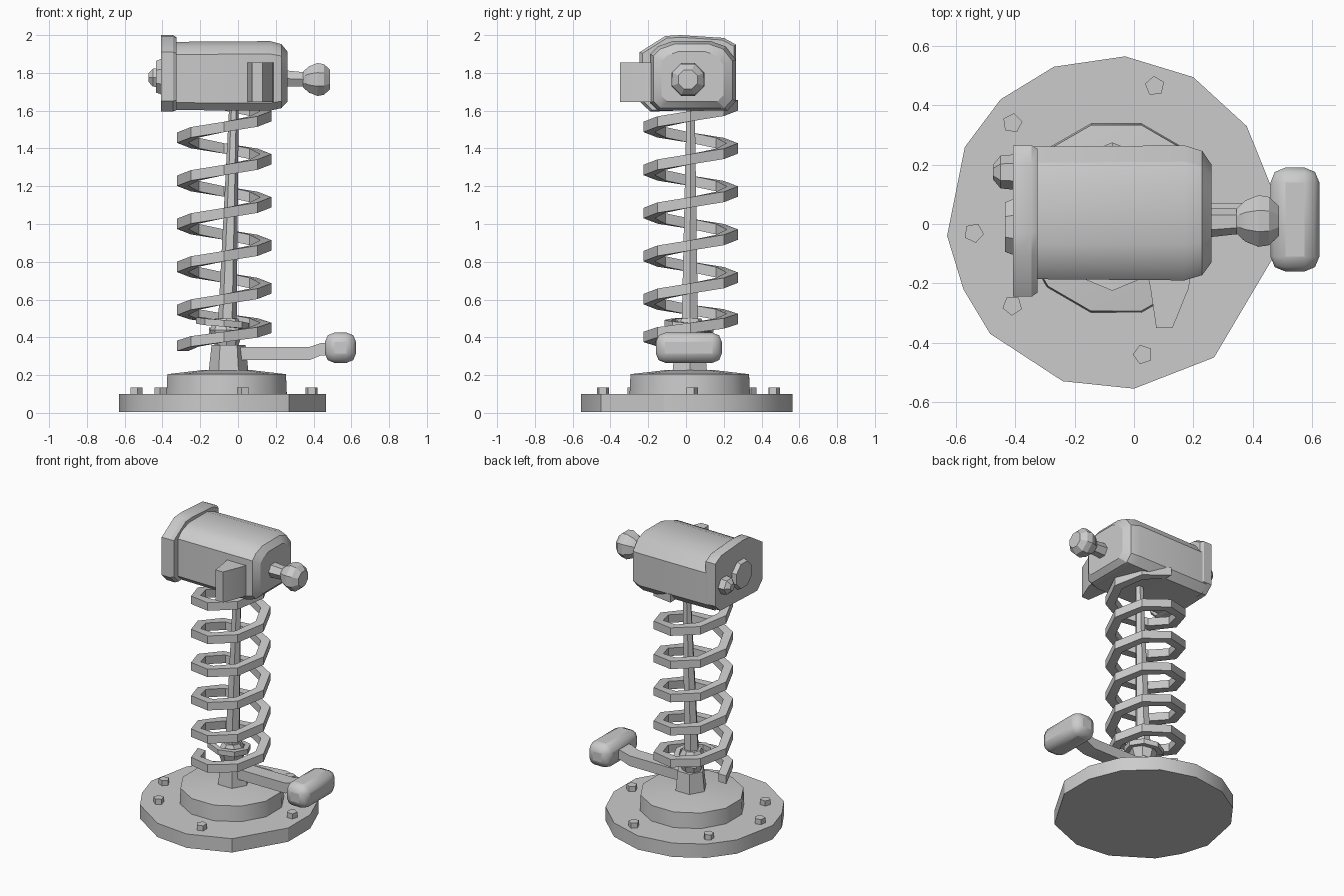
import bpy, bmesh, math
from math import cos, sin, tau
from mathutils import Vector

if "Cube" in bpy.data.objects:
    bpy.data.objects.remove(bpy.data.objects["Cube"], do_unlink=True)

grey = bpy.data.materials.new("plain_grey")
grey.use_nodes = True
grey.diffuse_color = (0.6, 0.6, 0.6, 1)
grey.node_tree.nodes["Principled BSDF"].inputs["Base Color"].default_value = (0.6, 0.6, 0.6, 1)
parts = []


def loft(name, rings, bevel=0):
    """Skin a list of equal-length point rings and cap both ends."""
    bm = bmesh.new()
    rows = [[bm.verts.new(p) for p in ring] for ring in rings]
    n = len(rows[0])
    for a, b in zip(rows, rows[1:]):
        for i in range(n):
            j = (i + 1) % n
            bm.faces.new((a[i], a[j], b[j], b[i]))
    bm.faces.new(rows[0][::-1])
    bm.faces.new(rows[-1])
    bmesh.ops.recalc_face_normals(bm, faces=bm.faces)
    mesh = bpy.data.meshes.new(name)
    bm.to_mesh(mesh)
    bm.free()
    mesh.materials.append(grey)
    ob = bpy.data.objects.new(name, mesh)
    bpy.context.scene.collection.objects.link(ob)
    if bevel:
        mod = ob.modifiers.new("Bevel", "BEVEL")
        mod.width = bevel
        mod.segments = 2
    parts.append(ob)
    return ob


def disc(x, y, z, r, n, turn=0):
    """Level ring of n points."""
    return [(x + r * cos(tau * i / n + turn), y + r * sin(tau * i / n + turn), z) for i in range(n)]


def wheel(x, y, z, r, n, turn=0):
    """Upright ring of n points facing along x."""
    return [(x, y + r * cos(tau * i / n + turn), z + r * sin(tau * i / n + turn)) for i in range(n)]


def rect_x(x, y, half, z0, z1):
    """Upright rectangle facing along x."""
    return [(x, y - half, z0), (x, y + half, z0), (x, y + half, z1), (x, y - half, z1)]


def section(x, pts, scale=1, centre=(0.03, 1.77)):
    """Upright profile of (y, z) points facing along x, scaled about a centre."""
    cy, cz = centre
    return [(x, cy + (y - cy) * scale, cz + (z - cz) * scale) for y, z in pts]


# Base plate with its irregular outline
outline = [(-.03, .565), (-.27, .53), (-.45, .42), (-.57, .26), (-.63, -.04), (-.575, -.22),
           (-.485, -.37), (-.24, -.53), (0, -.555), (.27, -.45), (.465, -.12), (.465, .12),
           (.38, .33), (.2, .495)]
loft("base_plate", [[(x, y, z) for x, y in outline] for z in (0.005, 0.1)])

# Raised step with a slightly domed top
loft("base_step", [disc(-.06, .02, .09, .33, 12, .26), disc(-.06, .02, .205, .325, 12, .26),
                   disc(-.06, .02, .228, .12, 12, .26)])

# Bolts around the base
for i, (x, y) in enumerate([(.07, .465), (-.41, .34), (-.54, -.03), (-.41, -.275), (.03, -.44), (.39, .03)]):
    loft(f"bolt_{i + 1}", [disc(x, y, z, .034, 5, .4 + i) for z in (.09, .135)])

# Hub, collar and tapered centre rod
loft("hub", [disc(-.05, .02, .22, .105, 6), disc(-.05, .02, .36, .09, 6)])
loft("collar", [disc(-.06, .02, .35, .06, 8), disc(-.06, .02, .44, .09, 8), disc(-.06, .02, .5, .06, 8)])
loft("centre_rod", [disc(-.06, .02, .36, .052, 6), disc(-.02, .025, 1.68, .024, 6)])


def ribbon(name, path, width, height):
    """Sweep a rectangle along (angle, radius, z) steps round the spring axis."""
    rings = []
    for a, r, z in path:
        d = Vector((cos(a), sin(a), 0))
        c = Vector((-.073, .025, z))
        rings.append([c + d * (r + u * width) + Vector((0, 0, v * height / 2))
                      for u, v in ((-1, -1), (0, -1), (0, 1), (-1, 1))])
    return loft(name, rings)


# Spring: eight flat segments per turn, tighter in the lowest turn
steps = 8
coil = []
for i in range(int(5.75 * steps) + 1):
    t = i / steps
    z = .355 + .19 * t if t < 1 else .545 + .228 * (t - 1)
    coil.append((math.pi + tau * t, .25, z))
ribbon("spring", coil, .06, .055)

# Small inner loop hooking the spring to the collar
ribbon("spring_hook", [(math.pi + tau * i / 8, .15 - .005 * i, .49 - .008 * i) for i in range(8)], .035, .035)

# Foot pedal arm and pad
loft("pedal_arm", [rect_x(-.02, .02, .05, .28, .35), rect_x(.38, .02, .05, .28, .35),
                   rect_x(.44, .02, .055, .305, .37), rect_x(.49, .02, .055, .305, .37)])
loft("pedal_pad", [rect_x(.46, .015, .175, .265, .425), rect_x(.625, .015, .175, .265, .425)], .05)

# Motor housing
body = [(-.19, 1.64), (-.19, 1.9), (-.15, 1.94), (-.07, 1.968), (.13, 1.968), (.21, 1.94),
        (.265, 1.87), (.265, 1.65), (.22, 1.6), (-.15, 1.6)]
loft("housing", [section(-.37, body, .98), section(.17, body), section(.23, body, .92), section(.262, body, .72)])

# End plate
plate = [(-.245, 1.65), (-.245, 1.91), (-.11, 1.995), (-.03, 2), (.2, 1.985), (.265, 1.95),
         (.265, 1.66), (.21, 1.61), (-.19, 1.595)]
loft("end_plate", [section(-.408, plate), section(-.345, plate), section(-.325, plate, .95)])

# End cap and small button
loft("end_cap", [wheel(-.4, -.01, 1.78, .105, 8, .39), wheel(-.435, -.01, 1.78, .09, 8, .39)])
loft("end_button", [wheel(-.4, .175, 1.775, .06, 6), wheel(-.45, .175, 1.775, .055, 6),
                    wheel(-.475, .175, 1.775, .025, 6)])

# Side lug tapering outwards
loft("side_lug", [[(x0, y, 1.645), (x1, y, 1.645), (x1, y, 1.855), (x0, y, 1.855)]
                  for y, x0, x1 in ((-.17, .045, .19), (-.215, .055, .185), (-.35, .075, .13))])

# Handle neck and knob
loft("handle_neck", [wheel(.25, .005, 1.77, .05, 6), wheel(.37, .01, 1.765, .042, 6)])
loft("handle_knob", [wheel(x, .01, 1.765, r, 8, .39)
                     for x, r in ((.345, .045), (.375, .075), (.42, .094), (.455, .088), (.488, .055))])

# Smooth shading with sharp corners kept
bpy.ops.object.select_all(action="DESELECT")
for ob in parts:
    ob.select_set(True)
bpy.context.view_layer.objects.active = parts[0]
bpy.ops.object.shade_smooth_by_angle(angle=math.radians(30))
